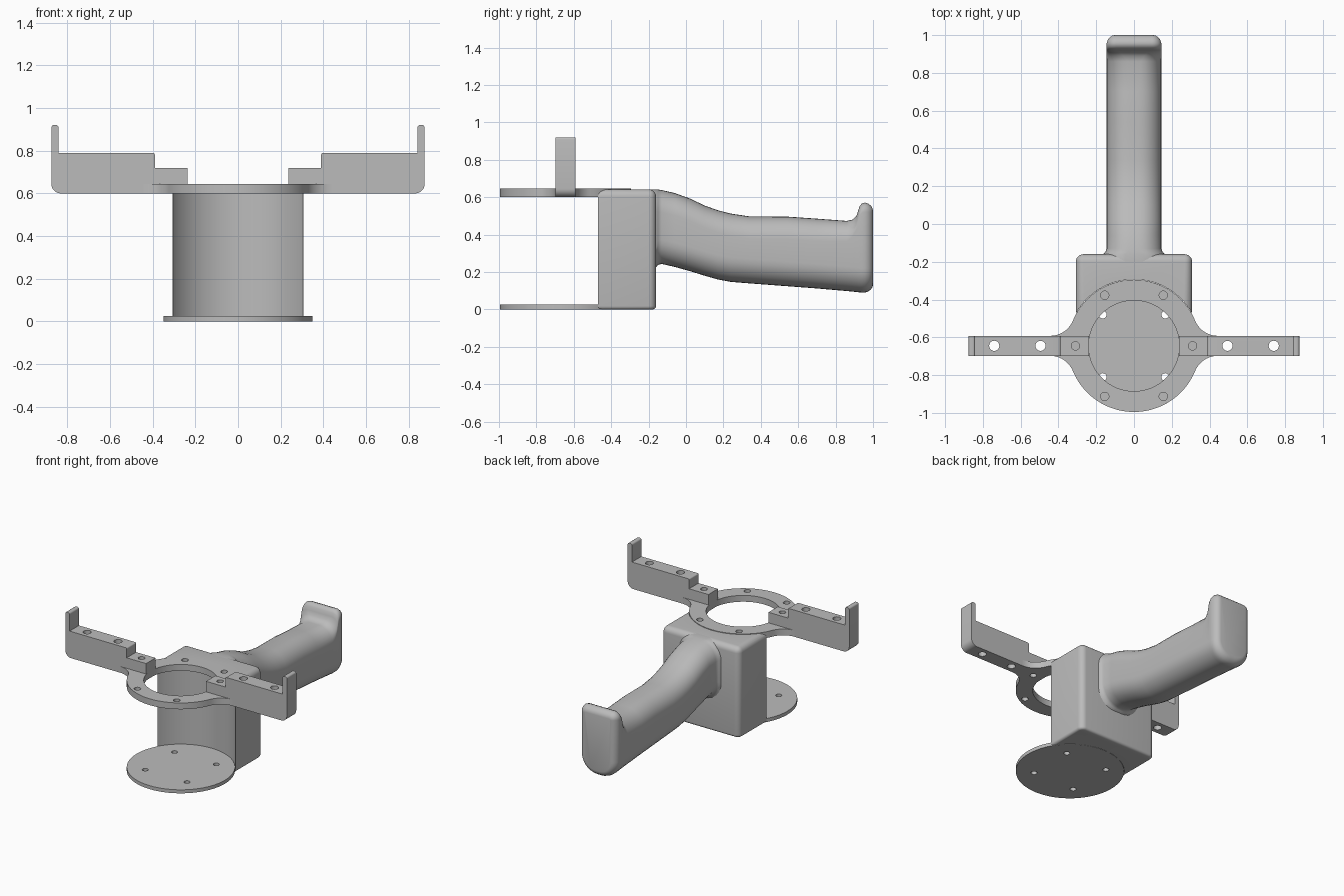
import bpy, bmesh
from math import sin, cos, pi, atan2, sqrt
from mathutils import Vector

if "Cube" in bpy.data.objects:
    bpy.data.objects.remove(bpy.data.objects["Cube"], do_unlink=True)

grey = bpy.data.materials.new("plain grey")
grey.use_nodes = True
GREY = (0.5, 0.5, 0.5, 1)
grey.diffuse_color = GREY
grey.node_tree.nodes["Principled BSDF"].inputs["Base Color"].default_value = GREY

CY = -0.645      # shared centre line of ring, base and body recess
ARM_HALF = 0.053


def add_object(name, bm):
    bmesh.ops.recalc_face_normals(bm, faces=bm.faces)
    mesh = bpy.data.meshes.new(name)
    bm.to_mesh(mesh)
    bm.free()
    mesh.materials.append(grey)
    obj = bpy.data.objects.new(name, mesh)
    bpy.context.collection.objects.link(obj)
    return obj


def extrude(bm, points, offset):
    face = bm.faces.new([bm.verts.new(p) for p in points])
    new = bmesh.ops.extrude_face_region(bm, geom=[face])["geom"]
    verts = [v for v in new if isinstance(v, bmesh.types.BMVert)]
    bmesh.ops.translate(bm, verts=verts, vec=Vector(offset))


def arc(cx, cy, r, a0, a1, n):
    return [(cx + r * cos(a0 + (a1 - a0) * i / n), cy + r * sin(a0 + (a1 - a0) * i / n))
            for i in range(n + 1)]


def drill(obj, spots, lo=-0.1, hi=1.2):
    """Cut round openings (x, y, radius, sides) along z."""
    bm = bmesh.new()
    for x, y, r, n in spots:
        ring = arc(x, y, r, 0, 2 * pi, n)[:-1]
        extrude(bm, [(px, py, lo) for px, py in ring], (0, 0, hi - lo))
    cutter = add_object("cutter", bm)
    cutter.hide_render = True
    mod = obj.modifiers.new("drill", "BOOLEAN")
    mod.operation, mod.solver, mod.object = "DIFFERENCE", "EXACT", cutter
    bpy.context.view_layer.objects.active = obj
    bpy.ops.object.modifier_apply(modifier=mod.name)
    bpy.data.objects.remove(cutter, do_unlink=True)


def smooth(obj, angle=0.6):
    bpy.ops.object.select_all(action="DESELECT")
    obj.select_set(True)
    bpy.context.view_layer.objects.active = obj
    bpy.ops.object.shade_smooth_by_angle(angle=angle)


# Base disc with four screw holes
bm = bmesh.new()
extrude(bm, [(x, y, 0) for x, y in arc(0, CY, 0.35, 0, 2 * pi, 96)[:-1]], (0, 0, 0.025))
base = add_object("base_disc", bm)
drill(base, [(sx * 0.165, CY + sy * 0.165, 0.02, 20) for sx in (-1, 1) for sy in (-1, 1)])
smooth(base)

# Top ring, flaring into the arms with concave fillets
R, F = 0.35, 0.13
fx = sqrt((R + F) ** 2 - (ARM_HALF + F) ** 2)
fy = ARM_HALF + F
ang = atan2(fy, fx)
quarter = arc(fx, fy, F, -pi / 2, ang - pi, 12) + arc(0, 0, R, ang, pi / 2, 20)[1:]
half = quarter + [(-x, y) for x, y in quarter[-2::-1]]
outline = half + [(-x, -y) for x, y in half]
bm = bmesh.new()
extrude(bm, [(x, CY + y, 0.6) for x, y in outline], (0, 0, 0.045))
ring = add_object("top_ring", bm)
holes = [(0, CY, 0.24, 96)]
holes += [(sx * 0.155, CY + sy * 0.268, 0.022, 20) for sx in (-1, 1) for sy in (-1, 1)]
holes += [(sx * 0.31, CY, 0.022, 20) for sx in (-1, 1)]
drill(ring, holes)
smooth(ring)

# Stepped arms with upright end tabs
side = [(0.237, 0.6)] + arc(0.83, 0.645, 0.045, -pi / 2, 0, 8)
side += arc(0.863, 0.908, 0.012, 0, pi / 2, 4) + arc(0.853, 0.908, 0.012, pi / 2, pi, 4)
side += [(0.841, 0.79)] + arc(0.398, 0.782, 0.008, pi / 2, pi, 3)
side += [(0.39, 0.72), (0.237, 0.72)]
for name, s in (("left_arm", 1), ("right_arm", -1)):
    bm = bmesh.new()
    extrude(bm, [(s * x, CY - ARM_HALF, z) for x, z in side], (0, 2 * ARM_HALF, 0))
    arm = add_object(name, bm)
    drill(arm, [(s * x, CY, r, 20) for x, r in ((0.31, 0.022), (0.495, 0.027), (0.74, 0.027))])
    smooth(arm)

# Body block, rounded and hollowed by a round recess at the front
X, Y0, Y1, TOP = 0.308, -0.47, -0.16, 0.642
bm = bmesh.new()
extrude(bm, [(-X, Y0, 0), (X, Y0, 0), (X, Y1, 0), (-X, Y1, 0)], (0, 0, TOP))
rounded = [e for e in bm.edges
           if all(v.co.z > 0.3 for v in e.verts) or all(v.co.y > -0.3 for v in e.verts)
           and any(v.co.z > 0.3 for v in e.verts)]
bmesh.ops.bevel(bm, geom=rounded, offset=0.04, segments=6, profile=0.5, affect="EDGES")
bottom = [e for e in bm.edges if all(v.co.z < 0.001 for v in e.verts)]
bmesh.ops.bevel(bm, geom=bottom, offset=0.018, segments=4, profile=0.5, affect="EDGES")
body = add_object("body_block", bm)
drill(body, [(0, CY, 0.352, 96)])
smooth(body)


# Handle lofted through rounded sections
def section(y, zb, zt, hw, rt, rb, inset):
    hw, zb, zt = hw - inset, zb + inset, zt - inset
    rt, rb = max(rt - inset, 0.01), max(rb - inset, 0.01)
    pts = arc(hw - rt, zt - rt, rt, 0, pi / 2, 8) + arc(rt - hw, zt - rt, rt, pi / 2, pi, 8)
    pts += arc(rb - hw, zb + rb, rb, pi, 1.5 * pi, 8) + arc(hw - rb, zb + rb, rb, -pi / 2, 0, 8)
    return [(x, y, z) for x, z in pts]


W = 0.145
stations = [  # y, bottom, top, half width, top radius, bottom radius, inset
    (-0.2, 0.22, 0.642, 0.168, 0.12, 0.13, 0),
    (-0.16, 0.225, 0.642, 0.165, 0.12, 0.13, 0),
    (-0.15, 0.238, 0.641, 0.152, 0.12, 0.13, 0),
    (-0.13, 0.243, 0.638, W, 0.12, 0.13, 0),
    (-0.06, 0.227, 0.622, W, 0.12, 0.13, 0),
    (0.02, 0.205, 0.593, W, 0.12, 0.13, 0),
    (0.1, 0.18, 0.555, W, 0.12, 0.13, 0),
    (0.17, 0.16, 0.53, W, 0.12, 0.13, 0),
    (0.24, 0.147, 0.512, W, 0.12, 0.13, 0),
    (0.34, 0.139, 0.497, W, 0.12, 0.13, 0),
    (0.54, 0.124, 0.496, W, 0.12, 0.13, 0),
    (0.7, 0.112, 0.485, W, 0.12, 0.13, 0),
    (0.86, 0.098, 0.473, W, 0.11, 0.13, 0),
    (0.89, 0.095, 0.48, W, 0.09, 0.13, 0),
    (0.91, 0.093, 0.498, W, 0.07, 0.13, 0),
    (0.92, 0.092, 0.525, W, 0.055, 0.13, 0),
    (0.927, 0.091, 0.55, W, 0.05, 0.13, 0),
    (0.94, 0.09, 0.566, W, 0.05, 0.13, 0),
    (0.957, 0.09, 0.571, W, 0.05, 0.13, 0),
    (0.975, 0.09, 0.571, W, 0.05, 0.13, 0.006),
    (0.99, 0.09, 0.571, W, 0.05, 0.13, 0.018),
    (0.997, 0.09, 0.571, W, 0.05, 0.13, 0.03),
    (1.0, 0.09, 0.571, W, 0.05, 0.13, 0.042),
]
bm = bmesh.new()
loops = [[bm.verts.new(p) for p in section(*s)] for s in stations]
for a, b in zip(loops, loops[1:]):
    for i in range(len(a)):
        j = (i + 1) % len(a)
        bm.faces.new((a[i], a[j], b[j], b[i]))
bm.faces.new(loops[0])
bm.faces.new(loops[-1])
smooth(add_object("handle", bm), 0.9)
